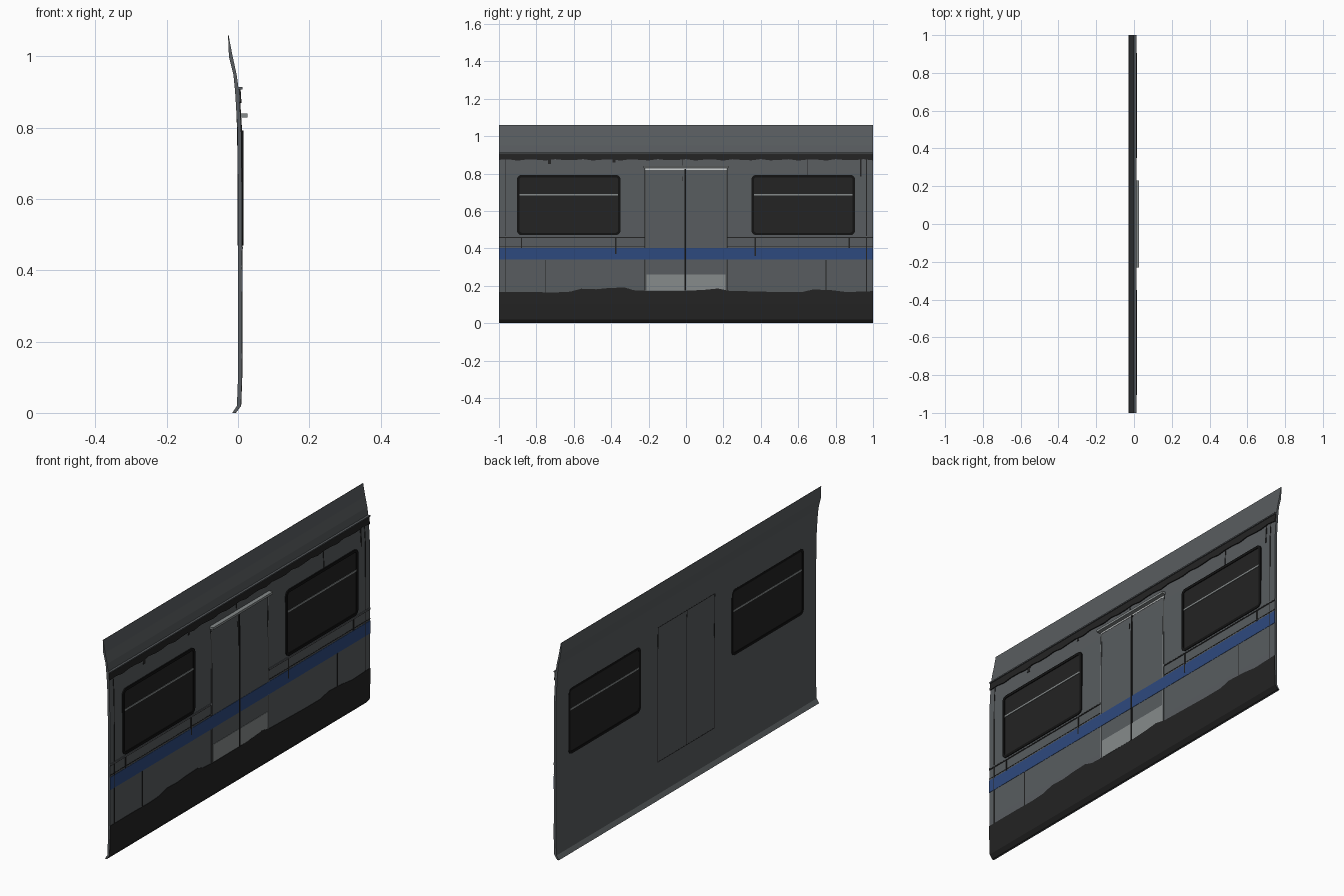
import bpy, bmesh, math

if "Cube" in bpy.data.objects:
    bpy.data.objects.remove(bpy.data.objects["Cube"])

# colours
def mat(name, r, g, b):
    m = bpy.data.materials.new(name)
    m.diffuse_color = (r, g, b, 1)
    m.use_nodes = True
    m.node_tree.nodes["Principled BSDF"].inputs["Base Color"].default_value = m.diffuse_color
    return m

GREY = mat("wall grey", 0.098, 0.108, 0.115)
DARK = mat("dark paint", 0.017, 0.017, 0.017)
BLACK = mat("rubber black", 0.006, 0.006, 0.006)
BLUE = mat("stripe blue", 0.027, 0.068, 0.21)
STEEL = mat("brushed steel", 0.24, 0.26, 0.26)
PALE = mat("pale trim", 0.6, 0.62, 0.62)

# wall section as (z, inner x, outer x)
SECTION = [(0, -0.016, -0.008), (0.02, -0.003, 0.007), (0.1, 0.0, 0.01), (0.2, 0.0, 0.011),
           (0.6, 0.0, 0.011), (0.8, -0.002, 0.009), (0.9, -0.008, 0.003), (0.95, -0.013, -0.004),
           (1.0, -0.0255, -0.015), (1.06, -0.028, -0.0265)]
IN, OUT = 1, 2

def wall_x(z, side):
    for a, b in zip(SECTION, SECTION[1:]):
        if z <= b[0]:
            return a[side] + (b[side] - a[side]) * (z - a[0]) / (b[0] - a[0])
    return SECTION[-1][side]

def finish(name, bm, m):
    bmesh.ops.recalc_face_normals(bm, faces=bm.faces)
    me = bpy.data.meshes.new(name)
    bm.to_mesh(me)
    bm.free()
    ob = bpy.data.objects.new(name, me)
    bpy.context.collection.objects.link(ob)
    me.materials.append(m)
    return ob

def extrude_x(bm, faces, dx):
    geo = bmesh.ops.extrude_face_region(bm, geom=faces)["geom"]
    bmesh.ops.translate(bm, vec=(dx, 0, 0), verts=[v for v in geo if isinstance(v, bmesh.types.BMVert)])

def plate(name, m, cols, side=OUT, rise=0.0015):
    """Thin plate hugging the wall; cols are (y, low z, high z)."""
    bm = bmesh.new()
    lo, hi = max(c[1] for c in cols), min(c[2] for c in cols)
    knots = [s[0] for s in SECTION if lo < s[0] < hi]
    s = 1 if side == OUT else -1
    rows = [[bm.verts.new((wall_x(z, side) - s * 0.001, y, z)) for z in [a] + knots + [b]]
            for y, a, b in cols]
    faces = []
    for p, q in zip(rows, rows[1:]):
        for i in range(len(p) - 1):
            faces.append(bm.faces.new((p[i], q[i], q[i + 1], p[i + 1])))
    extrude_x(bm, faces, s * (rise + 0.001))
    return finish(name, bm, m)

def strip(name, m, y0, y1, z0, z1, side=OUT, rise=0.0015):
    return plate(name, m, [(y0, z0, z1), (y1, z0, z1)], side, rise)

def box(name, m, x0, x1, y0, y1, z0, z1):
    bm = bmesh.new()
    bmesh.ops.create_cube(bm, size=1)
    for v in bm.verts:
        v.co = ((x0 + x1) / 2 + v.co.x * (x1 - x0), (y0 + y1) / 2 + v.co.y * (y1 - y0),
                (z0 + z1) / 2 + v.co.z * (z1 - z0))
    return finish(name, bm, m)

def rounded(yc, zc, w, h, r, n=5):
    pts = []
    for k, (sy, sz) in enumerate([(1, 1), (-1, 1), (-1, -1), (1, -1)]):
        for i in range(n + 1):
            a = math.pi / 2 * (k + i / n)
            pts.append((yc + sy * (w / 2 - r) + r * math.cos(a), zc + sz * (h / 2 - r) + r * math.sin(a)))
    return pts

def prism(name, m, pts, x0, x1, hole=None):
    bm = bmesh.new()
    o = [bm.verts.new((x0, *p)) for p in pts]
    if hole:
        h = [bm.verts.new((x0, *p)) for p in hole]
        n = len(o)
        faces = [bm.faces.new((o[i], o[(i + 1) % n], h[(i + 1) % n], h[i])) for i in range(n)]
    else:
        faces = [bm.faces.new(o)]
    extrude_x(bm, faces, x1 - x0)
    return finish(name, bm, m)

# wall shell
bm = bmesh.new()
loop = [(s[OUT], s[0]) for s in SECTION] + [(s[IN], s[0]) for s in reversed(SECTION)]
ends = [[bm.verts.new((x, y, z)) for x, z in loop] for y in (-1, 1)]
n = len(loop)
for i in range(n):
    j = (i + 1) % n
    bm.faces.new((ends[0][i], ends[0][j], ends[1][j], ends[1][i]))
for e in ends:
    bm.faces.new(e)
wall = finish("wall_shell", bm, GREY)

# windows: opening, frame, glass and bar
for s, side in ((-1, "left"), (1, "right")):
    yc, zc, w, h = s * 0.627, 0.631, 0.555, 0.322
    cutter = prism("window_cutter", BLACK, rounded(yc, zc, w - 0.004, h - 0.004, 0.024), -0.05, 0.05)
    mod = wall.modifiers.new("opening", 'BOOLEAN')
    mod.operation, mod.object, mod.solver = 'DIFFERENCE', cutter, 'EXACT'
    bpy.context.view_layer.objects.active = wall
    bpy.ops.object.modifier_apply(modifier=mod.name)
    bpy.data.objects.remove(cutter)
    prism(side + "_window_frame", BLACK, rounded(yc, zc, w, h, 0.026), -0.002, 0.015,
          rounded(yc, zc, w - 0.026, h - 0.026, 0.014))
    prism(side + "_window_glass", DARK, rounded(yc, zc, w - 0.02, h - 0.02, 0.016), 0.0, 0.0115)
    box(side + "_window_bar", STEEL, -0.001, 0.0135, yc - w / 2 + 0.012, yc + w / 2 - 0.012, 0.683, 0.691)

# painted bands
strip("blue_stripe", BLUE, -1, 1, 0.34, 0.402)
edge = [(-1, .166), (-.82, .166), (-.7, .164), (-.62, .168), (-.56, .184), (-.48, .181), (-.42, .187),
        (-.33, .191), (-.28, .176), (-.2, .172), (0, .173), (.1, .178), (.17, .185), (.23, .173),
        (.5, .166), (.62, .166), (.68, .18), (.78, .176), (.86, .166), (1, .171)]
plate("dark_skirt", DARK, [(y, 0, z) for y, z in edge], rise=0.002)
plate("dark_top_band", DARK, [(-1 + i / 20, 0.873 + 0.004 * math.sin(i * 2.3), 0.909) for i in range(41)],
      rise=0.005)
box("rain_lip", GREY, -0.002, 0.012, -1, 1, 0.908, 0.914)

# door: seam, kick plates, edge trims and gutter
strip("door_seam", BLACK, -0.009, 0.001, 0.174, 0.825, rise=0.002)
for s in (-1, 1):
    a, b = sorted((s * 0.214, s * 0.222))
    strip("door_edge_gap", BLACK, a, b, 0.174, 0.83, rise=0.0008)
    a, b = sorted((s * 0.216, s * 0.22))
    strip("door_edge_trim", STEEL, a, b, 0.174, 0.83, rise=0.0015)
strip("left_kick_plate", STEEL, -0.21, -0.009, 0.174, 0.26)
strip("right_kick_plate", STEEL, 0.001, 0.21, 0.174, 0.26)
strip("door_top_trim", PALE, -0.216, 0.216, 0.82, 0.828)
box("door_gutter", STEEL, 0.005, 0.027, -0.23, 0.23, 0.829, 0.84)

# door outline on the inner side
for y in (-0.218, -0.004, 0.218):
    strip("inner_door_line", DARK, y - 0.002, y + 0.002, 0.174, 0.83, IN, 0.0006)
for z in (0.174, 0.83):
    strip("inner_door_line", DARK, -0.218, 0.218, z - 0.0015, z + 0.0015, IN, 0.0006)

# horizontal ledges beside the door
for a, b in ((-1, -0.222), (0.222, 1)):
    strip("sill_ledge", GREY, a, b, 0.46, 0.466, rise=0.003)
    strip("sill_shadow_line", DARK, a, b, 0.456, 0.46, rise=0.002)
    strip("stripe_upper_line", DARK, a, b, 0.409, 0.413, rise=0.001)

# vertical panel seams and dirt streaks as (y, low z, high z, width)
for y, a, b, w in [(-.967, .16, .88, .004), (.965, .16, .88, .004), (-.752, .16, .338, .004),
                   (.748, .16, .338, .004), (-.88, .402, .458, .007), (-.376, .37, .458, .007),
                   (.37, .36, .458, .006), (.873, .402, .458, .007), (.648, .79, .875, .004),
                   (.935, .785, .875, .007), (-.02, .842, .875, .004), (-.02, .76, .785, .005),
                   (-.73, .85, .875, .018), (-.385, .86, .875, .014)]:
    strip("panel_seam", DARK, y - w / 2, y + w / 2, a, b, rise=0.0018)
